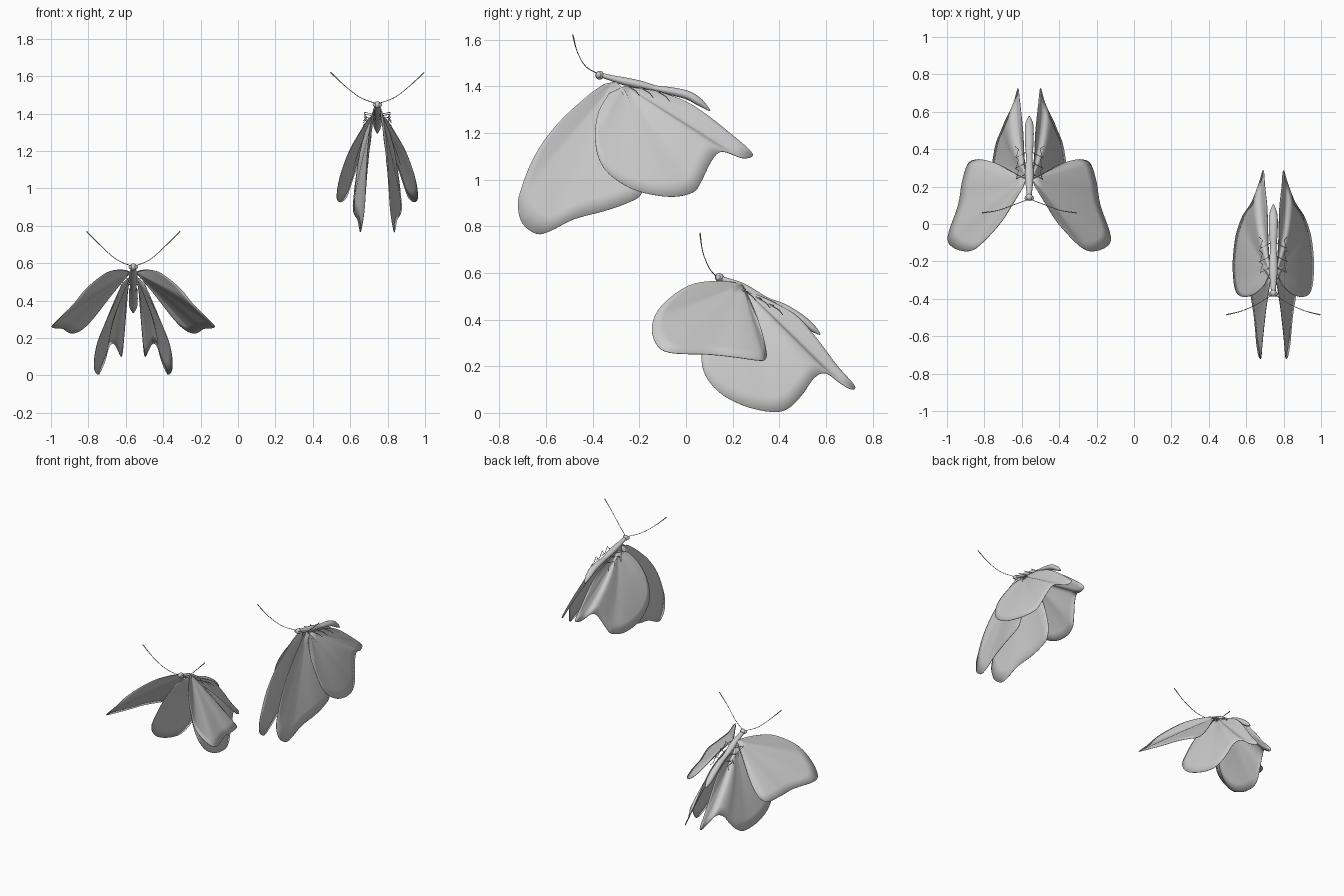
import bpy, bmesh, math
from mathutils import Vector


def smooth_path(pts, n):
    """Catmull-Rom through tuples of any length."""
    p = [pts[0]] + list(pts) + [pts[-1]]
    out = []
    for i in range(1, len(p) - 2):
        for k in range(n):
            t = k / n
            out.append(tuple(
                0.5 * (2 * b + (c - a) * t + (2 * a - 5 * b + 4 * c - d) * t * t
                       + (3 * b - a - 3 * c + d) * t ** 3)
                for a, b, c, d in zip(p[i - 1], p[i], p[i + 1], p[i + 2])))
    return out + [tuple(pts[-1])]


def finish(name, bm, smooth=True):
    bmesh.ops.recalc_face_normals(bm, faces=bm.faces)
    me = bpy.data.meshes.new(name)
    bm.to_mesh(me)
    bm.free()
    for f in me.polygons:
        f.use_smooth = smooth
    ob = bpy.data.objects.new(name, me)
    bpy.context.collection.objects.link(ob)
    return ob


def tube(name, pts, sides=8, n=5, flat=1.0):
    """Round sweep along (x, y, z, radius) points."""
    path = smooth_path(pts, n)
    bm = bmesh.new()
    rings = []
    for i, q in enumerate(path):
        a, b = path[max(i - 1, 0)], path[min(i + 1, len(path) - 1)]
        d = (Vector(b[:3]) - Vector(a[:3])).normalized()
        ref = Vector((1, 0, 0)) if abs(d.x) < 0.95 else Vector((0, 0, 1))
        u = (ref - d * ref.dot(d)).normalized()
        v = d.cross(u)
        r = max(q[3], 0.0008)
        rings.append([bm.verts.new(Vector(q[:3]) + u * r * math.cos(2 * math.pi * k / sides)
                                   + v * r * flat * math.sin(2 * math.pi * k / sides))
                      for k in range(sides)])
    for r0, r1 in zip(rings, rings[1:]):
        for k in range(sides):
            j = (k + 1) % sides
            bm.faces.new((r0[k], r0[j], r1[j], r1[k]))
    bm.faces.new(rings[0])
    bm.faces.new(rings[-1])
    return finish(name, bm)


def wing(name, root, outline, cx, side, camber):
    """Cambered sheet fanned from the root to a smooth outline."""
    edge = smooth_path(outline, 4)
    root, steps = Vector(root), 8
    bm = bmesh.new()
    place = lambda p: bm.verts.new((cx + side * p.x, p.y, p.z))
    hub = place(root)
    rows = []
    for i, e in enumerate(edge):
        s = i / (len(edge) - 1)
        row = []
        for k in range(1, steps + 1):
            t = k / steps
            p = root.lerp(Vector(e), t)
            p.x += camber * math.sin(math.pi * t) * math.sin(math.pi * s)
            row.append(place(p))
        rows.append(row)
    for a, b in zip(rows, rows[1:]):
        bm.faces.new((hub, a[0], b[0]))
        for k in range(steps - 1):
            bm.faces.new((a[k], a[k + 1], b[k + 1], b[k]))
    ob = finish(name, bm)
    m = ob.modifiers.new("thickness", 'SOLIDIFY')
    m.thickness, m.offset = 0.003, 0


def ball(name, loc, r):
    bm = bmesh.new()
    bmesh.ops.create_uvsphere(bm, u_segments=14, v_segments=8, radius=r)
    bmesh.ops.translate(bm, vec=loc, verts=bm.verts)
    finish(name, bm)


def butterfly(tag, cx, spine, head, fore, hind, antenna, legs):
    tube(tag + "_body", [(cx, y, z, r) for y, z, r in spine], 14, 5, 0.8)
    ball(tag + "_head", (cx, *head), 0.019)
    for side, word in ((1, "right"), (-1, "left")):
        wing(f"{tag}_{word}_forewing", fore[0], fore[1:], cx, side, 0.008)
        wing(f"{tag}_{word}_hindwing", hind[0], hind[1:], cx, side, 0.02)
        ball(f"{tag}_{word}_eye", (cx + side * 0.013, head[0] - 0.005, head[1]), 0.012)
        tube(f"{tag}_{word}_antenna",
             [(cx + side * x, y, z, r) for (x, y, z), r in
              zip(antenna, (0.002, 0.002, 0.002, 0.0035))], 6)
        # thin bent legs
        for i, (y, z) in enumerate(legs):
            tube(f"{tag}_{word}_leg_{i + 1}",
                 [(cx + side * 0.012, y, z, 0.003), (cx + side * 0.07, y - 0.03, z + 0.012, 0.003),
                  (cx + side * 0.058, y + 0.015, z - 0.015, 0.002),
                  (cx + side * 0.075, y + 0.03, z - 0.035, 0.002)], 5, 1)


# lower butterfly, wings spread
butterfly(
    "lower", -0.56,
    [(0.14, 0.58, .012), (0.18, 0.565, .016), (0.24, 0.54, .022), (0.3, 0.505, .022), (0.35, 0.48, .017),
     (0.42, 0.45, .022), (0.49, 0.405, .024), (0.54, 0.365, .02), (0.575, 0.336, .004)],
    (0.143, 0.58),
    [(0.015, 0.24, 0.55), (0.03, 0.2, 0.56), (0.08, 0.12, 0.565), (0.15, 0.01, 0.545), (0.25, -0.1, 0.465),
     (0.32, -0.145, 0.38), (0.4, -0.13, 0.3), (0.436, -0.07, 0.258), (0.38, 0.1, 0.25),
     (0.36, 0.22, 0.237), (0.33, 0.318, 0.224), (0.29, 0.343, 0.235), (0.24, 0.342, 0.275),
     (0.17, 0.322, 0.36), (0.1, 0.285, 0.46), (0.04, 0.25, 0.535)],
    [(0.015, 0.25, 0.53), (0.06, 0.17, 0.49), (0.1, 0.1, 0.4), (0.15, 0.07, 0.28), (0.19, 0.075, 0.18),
     (0.208, 0.14, 0.09), (0.207, 0.25, 0.03), (0.19, 0.37, 0.004), (0.175, 0.44, 0.02),
     (0.15, 0.5, 0.08), (0.13, 0.55, 0.15), (0.105, 0.6, 0.17), (0.08, 0.66, 0.128),
     (0.066, 0.71, 0.1), (0.058, 0.722, 0.118), (0.05, 0.65, 0.2), (0.04, 0.56, 0.32),
     (0.032, 0.47, 0.42), (0.028, 0.35, 0.488)],
    [(0.01, 0.13, 0.585), (0.09, 0.1, 0.62), (0.17, 0.072, 0.69), (0.25, 0.06, 0.77)],
    [(0.27, 0.515), (0.33, 0.485), (0.385, 0.455)])

# upper butterfly, wings folded down
butterfly(
    "upper", 0.745,
    [(-0.37, 1.45, .012), (-0.32, 1.435, .016), (-0.26, 1.42, .022), (-0.19, 1.405, .022), (-0.13, 1.39, .017),
     (-0.06, 1.378, .022), (0.01, 1.36, .024), (0.06, 1.33, .02), (0.103, 1.295, .004)],
    (-0.37, 1.447),
    [(0.015, -0.3, 1.42), (0.025, -0.35, 1.41), (0.035, -0.42, 1.36), (0.05, -0.55, 1.24), (0.06, -0.65, 1.1),
     (0.065, -0.71, 0.95), (0.07, -0.72, 0.88), (0.08, -0.7, 0.81), (0.09, -0.64, 0.767),
     (0.095, -0.58, 0.78), (0.105, -0.48, 0.83), (0.125, -0.35, 0.865), (0.13, -0.25, 0.9),
     (0.127, -0.19, 0.94), (0.115, -0.17, 1.05), (0.085, -0.2, 1.23), (0.035, -0.26, 1.38)],
    [(0.015, -0.26, 1.4), (0.05, -0.33, 1.37), (0.1, -0.375, 1.29), (0.15, -0.39, 1.2), (0.185, -0.38, 1.11),
     (0.205, -0.345, 1.04), (0.215, -0.27, 0.98), (0.215, -0.18, 0.943), (0.2, -0.06, 0.926),
     (0.17, 0.03, 0.945), (0.15, 0.065, 0.99), (0.12, 0.11, 1.08), (0.1, 0.155, 1.12),
     (0.07, 0.24, 1.092), (0.056, 0.285, 1.1), (0.05, 0.27, 1.13), (0.045, 0.2, 1.19),
     (0.034, 0.1, 1.27), (0.03, 0, 1.335), (0.028, -0.12, 1.38)],
    [(0.01, -0.38, 1.455), (0.09, -0.43, 1.485), (0.17, -0.465, 1.545), (0.25, -0.485, 1.62)],
    [(-0.23, 1.395), (-0.17, 1.385), (-0.1, 1.37)])
